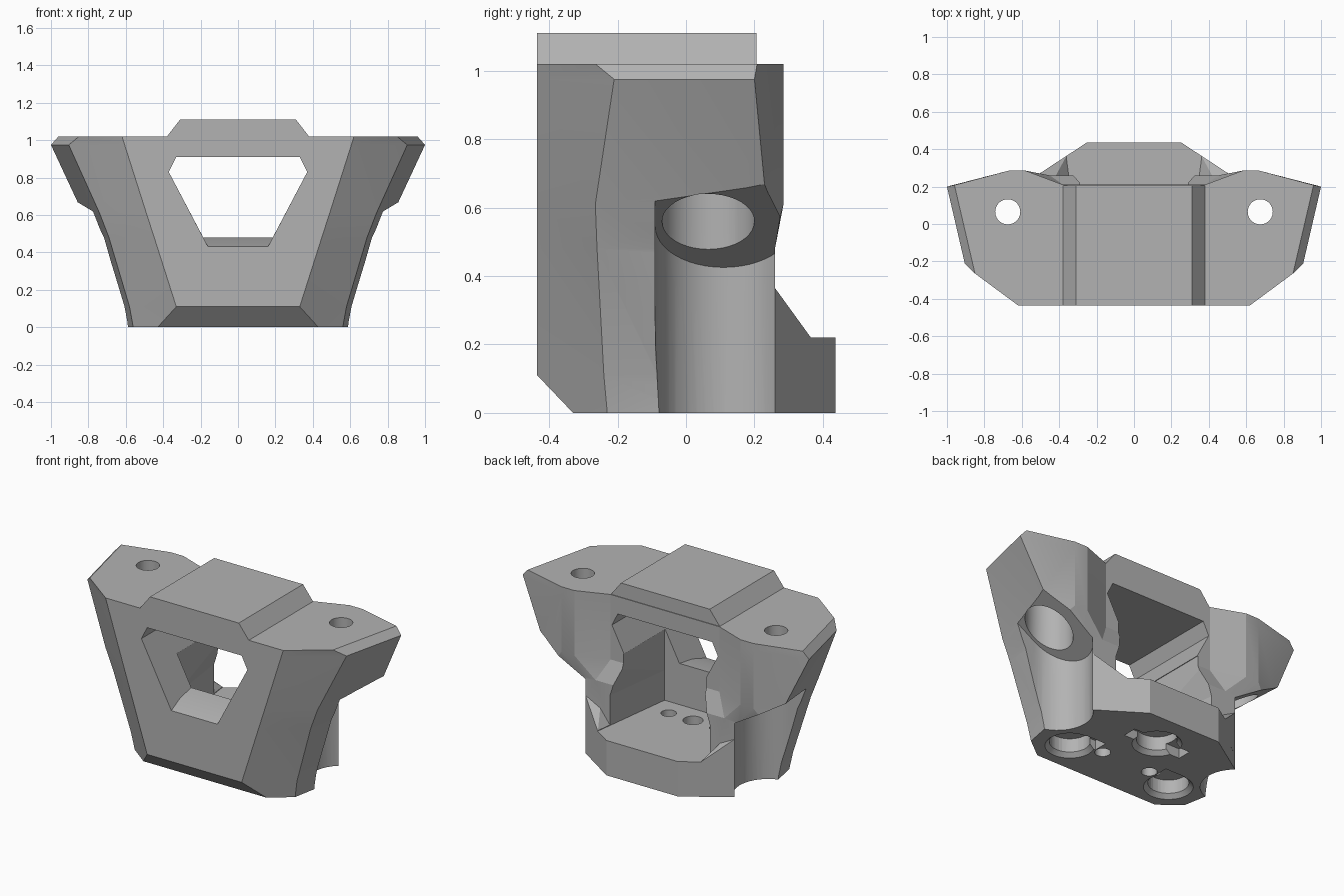
import bpy, bmesh, math
from mathutils import Matrix

cube = bpy.data.objects.get("Cube")
if cube:
    bpy.data.objects.remove(cube, do_unlink=True)

grey = bpy.data.materials.new("light_grey")
grey.use_nodes = True
colour = (0.45, 0.45, 0.45, 1)
grey.diffuse_color = colour
grey.node_tree.nodes["Principled BSDF"].inputs["Base Color"].default_value = colour


def finish(bm, name):
    bmesh.ops.recalc_face_normals(bm, faces=bm.faces)
    mesh = bpy.data.meshes.new(name)
    bm.to_mesh(mesh)
    bm.free()
    ob = bpy.data.objects.new(name, mesh)
    bpy.context.collection.objects.link(ob)
    mesh.materials.append(grey)
    return ob


def loft(name, rings):
    """Skin a list of closed rings of 3D points and cap both ends."""
    bm = bmesh.new()
    loops = [[bm.verts.new(p) for p in ring] for ring in rings]
    n = len(loops[0])
    for a, b in zip(loops, loops[1:]):
        for i in range(n):
            j = (i + 1) % n
            bm.faces.new((a[i], a[j], b[j], b[i]))
    bm.faces.new(loops[0])
    bm.faces.new(loops[-1])
    bmesh.ops.triangulate(bm, faces=bm.faces)
    return finish(bm, name)


def hull(name, points):
    bm = bmesh.new()
    for p in points:
        bm.verts.new(p)
    bmesh.ops.convex_hull(bm, input=bm.verts)
    return finish(bm, name)


def drum(name, x, y, r, z0, z1, r_top=None):
    bm = bmesh.new()
    bmesh.ops.create_cone(bm, cap_ends=True, segments=40, radius1=r,
                          radius2=r if r_top is None else r_top, depth=z1 - z0,
                          matrix=Matrix.Translation((x, y, (z0 + z1) / 2)))
    return finish(bm, name)


def box(name, x, y, w, d, z0, z1):
    return hull(name, [(x + a * w, y + b * d, z) for a in (-.5, .5)
                       for b in (-.5, .5) for z in (z0, z1)])


def both(half):
    """Complete a half outline with its mirror image."""
    return half + [(-p[0],) + tuple(p[1:]) for p in reversed(half)]


def combine(tool, operation):
    mod = body.modifiers.new("cut", 'BOOLEAN')
    mod.operation, mod.solver, mod.object = operation, 'EXACT', tool
    bpy.context.view_layer.objects.active = body
    bpy.ops.object.modifier_apply(modifier=mod.name)
    bpy.data.objects.remove(tool, do_unlink=True)


def cut(tool):
    combine(tool, 'DIFFERENCE')


# Main shell: stacked outlines, front to back on one side, then mirrored
low_back = [(.55, .26), (.45, .26), (.36, .26)]
high_back = [(.67, .285), (.58, .285), (.38, .21)]
levels = [
    (0, [(.43, -.33), (.56, -.23), (.65, .255)] + low_back),
    (.11, [(.33, -.435), (.58, -.24), (.665, .255)] + low_back),
    (.48, [(.448, -.435), (.69, -.26), (.77, .25)] + low_back),
    (.61, [(.49, -.435), (.74, -.265), (.83, .235)] + high_back),
    (.975, [(.606, -.435), (.905, -.21), (1, .2)] + high_back),
    (1.02, [(.62, -.435), (.85, -.265), (.96, .208)] + high_back),
]
body = loft("bracket_body", [[(x, y, z) for x, y in both(half)] for z, half in levels])

# Raised block on top
ridge = both([(.36, .97), (.38, 1.02), (.31, 1.11)])
combine(loft("top_block", [[(x, y, z) for x, z in ridge] for y in (-.435, .206)]), 'UNION')

# Rear foot and its side gussets
foot = both([(.45, 0), (.52, .26), (.25, .437)])
combine(loft("rear_foot", [[(x, y, z) for x, y in foot] for z in (0, .22)]), 'UNION')
for s in (-1, 1):
    tips = [(.52, .26, .365), (.36, .365, .22), (.34, .21, .22), (.45, .2, .365)]
    combine(hull("gusset", [(s * x, y, z) for x, y, top in tips for z in (.1, top)]), 'UNION')

# Window tunnel with a rising sill
def window(y, sill, half):
    return [(x, y, z) for x, z in both([(half, sill), (.37, .83), (.33, .91)])]
cut(loft("window_tunnel", [window(-.44, .43, .16), window(-.32, .465, .178),
                           window(-.2, .48, .186), window(.6, .48, .186)]))

# Rear cavity above the foot
cavity = []
for z, back in ((.22, .375), (.41, .375), (.67, .29)):
    cavity.append([(x, y, z) for x, y in both([(.29, -.2), (back, .46)])])
cut(loft("rear_cavity", cavity))

for s in (-1, 1):
    # Tool channel with a sloped roof
    cx, cy, r = .652, .11, .2
    channel = []
    for i in range(48):
        a = math.tau * i / 48
        for shift in (0, .5):
            x = cx + r * math.cos(a) + shift
            y = cy + r * math.sin(a)
            channel += [(s * x, y, -.1), (s * x, y, .67 + .6 * (x - .86))]
    cut(hull("tool_channel", channel))
    # Mounting hole with counterbore
    cut(drum("counterbore", s * .675, .065, .135, .4, .9))
    cut(drum("mounting_hole", s * .675, .065, .067, .5, 1.2))
    # Small holes through the floor
    cut(drum("floor_hole", s * .17, -.07, .045, -.1, .3))

# Blind middle hole in the floor
cut(drum("middle_hole", 0, -.07, .058, .12, .3))

# Round pockets underneath, each with a bevelled rim and a side slot
for x, y, sx, sy in ((.36, -.13, -.07, .1), (-.36, -.13, .07, .1), (0, .2, .13, 0)):
    cut(drum("pocket", x, y, .115, -.05, .11))
    cut(drum("pocket_rim", x, y, .16, -.02, .03, .11))
    cut(box("pocket_slot", x + sx, y + sy, .14, .09, -.05, .06))
cut(box("pocket_slot", -.13, .2, .14, .09, -.05, .06))

# Smooth the round surfaces and keep the facets crisp
bpy.ops.object.select_all(action='DESELECT')
body.select_set(True)
bpy.context.view_layer.objects.active = body
bpy.ops.object.shade_smooth_by_angle(angle=math.radians(15))
